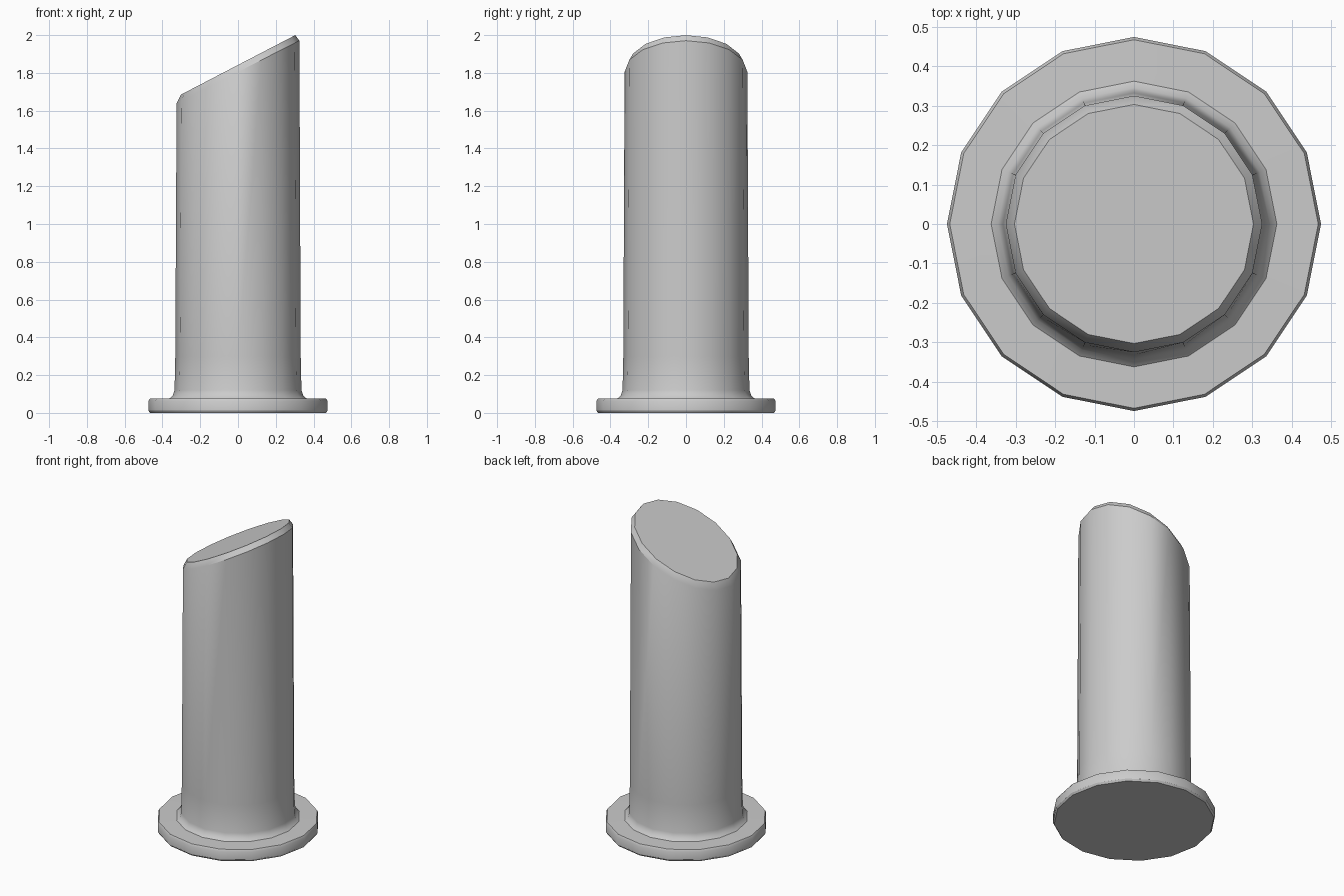
import bpy, bmesh, math

if "Cube" in bpy.data.objects:
    bpy.data.objects.remove(bpy.data.objects["Cube"])

SIDES = 16


def lathe(name, profile):
    """Revolve (radius, height, slope along x) rings and cap both ends."""
    bm = bmesh.new()
    rings = []
    for r, z, slope in profile:
        ring = []
        for i in range(SIDES):
            a = 2 * math.pi * i / SIDES
            x, y = r * math.cos(a), r * math.sin(a)
            ring.append(bm.verts.new((x, y, z + slope * x)))
        rings.append(ring)
    for low, high in zip(rings, rings[1:]):
        for i in range(SIDES):
            j = (i + 1) % SIDES
            bm.faces.new((low[i], low[j], high[j], high[i]))
    bm.faces.new(rings[0][::-1])
    bm.faces.new(rings[-1])
    bmesh.ops.recalc_face_normals(bm, faces=bm.faces)
    mesh = bpy.data.meshes.new(name)
    bm.to_mesh(mesh)
    bm.free()
    obj = bpy.data.objects.new(name, mesh)
    bpy.context.collection.objects.link(obj)
    bpy.ops.object.select_all(action='DESELECT')
    obj.select_set(True)
    bpy.context.view_layer.objects.active = obj
    bpy.ops.object.shade_smooth_by_angle(angle=math.radians(32))
    return obj


# Flanged pipe: rounded flange, small fillet, tapered shaft, slanted bevelled top
lathe("flanged_pipe", [
    (0.466, 0.0, 0),
    (0.474, 0.012, 0),
    (0.474, 0.062, 0),
    (0.467, 0.075, 0),
    (0.362, 0.077, 0),
    (0.345, 0.092, 0),
    (0.336, 0.12, 0),
    (0.332, 0.30, 0),
    (0.325, 1.805, 0.51),
    (0.303, 1.842, 0.52),
])
